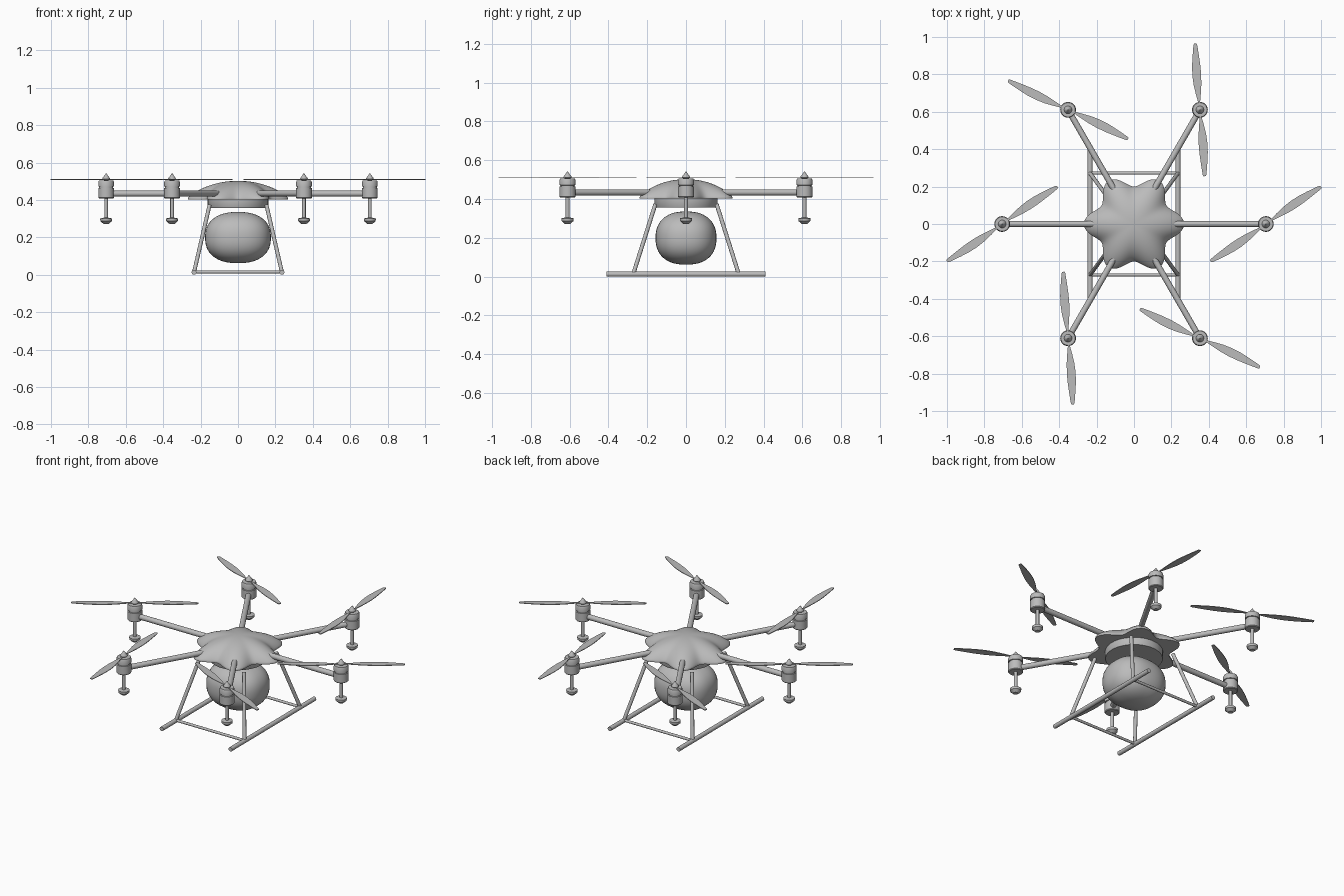
import bpy, bmesh
from math import sin, cos, pi, radians
from mathutils import Vector

cube = bpy.data.objects.get("Cube")
if cube:
    bpy.data.objects.remove(cube, do_unlink=True)

GREY = (0.5, 0.5, 0.5, 1)
grey = bpy.data.materials.new("plain_grey")
grey.use_nodes = True
grey.diffuse_color = GREY
grey.node_tree.nodes["Principled BSDF"].inputs["Base Color"].default_value = GREY


def finish(name, bm, loc=(0, 0, 0), turn=0):
    """Turn a bmesh into a smooth shaded object with crisp edges."""
    bmesh.ops.recalc_face_normals(bm, faces=bm.faces)
    mesh = bpy.data.meshes.new(name)
    bm.to_mesh(mesh)
    bm.free()
    mesh.shade_smooth()
    mesh.set_sharp_from_angle(angle=radians(35))
    mesh.materials.append(grey)
    obj = bpy.data.objects.new(name, mesh)
    obj.location = loc
    obj.rotation_euler.z = turn
    bpy.context.collection.objects.link(obj)
    return obj


def rings_to_bmesh(rings):
    """Skin a stack of equal closed rings and cap both ends."""
    bm = bmesh.new()
    loops = [[bm.verts.new(p) for p in ring] for ring in rings]
    n = len(loops[0])
    for a, b in zip(loops, loops[1:]):
        for i in range(n):
            j = (i + 1) % n
            bm.faces.new((a[i], a[j], b[j], b[i]))
    bm.faces.new(loops[0])
    bm.faces.new(loops[-1])
    return bm


def lathe(name, profile, loc=(0, 0, 0), n=32):
    rings = [[(r * cos(2 * pi * i / n), r * sin(2 * pi * i / n), z) for i in range(n)]
             for r, z in profile]
    return finish(name, rings_to_bmesh(rings), loc)


def tube(name, start, end, radius, n=20):
    start, end = Vector(start), Vector(end)
    axis = end - start
    bm = bmesh.new()
    bmesh.ops.create_cone(bm, cap_ends=True, segments=n, radius1=radius,
                          radius2=radius, depth=axis.length)
    obj = finish(name, bm, (start + end) / 2)
    obj.rotation_euler = axis.to_track_quat('Z', 'Y').to_euler()
    return obj


# Six-lobed body shell: flat underside, short rim, domed top
def lobed_ring(s, z, n=144):
    ring = []
    for i in range(n):
        a = 2 * pi * i / n
        r = s * (0.234 + 0.034 * s * cos(6 * a))
        ring.append((r * cos(a), r * sin(a), z))
    return ring


BASE = 0.402
rings = [lobed_ring(1, BASE)]
for k in range(21):
    s = max(cos(pi / 2 * k / 20), 0.01)
    rings.append(lobed_ring(s, BASE + 0.008 + 0.092 * (1 - s ** 2.2) ** 0.8))
finish("body_shell", rings_to_bmesh(rings))

# Mounting disc under the shell
lathe("mounting_disc", [(0.16, 0.357), (0.162, 0.36), (0.162, BASE)], n=48)

# Rounded tank
bm = bmesh.new()
bmesh.ops.create_uvsphere(bm, u_segments=48, v_segments=32, radius=1)
for v in bm.verts:
    p = 2.35
    size = sum(abs(c) ** p for c in v.co) ** (1 / p)
    v.co = v.co / size * Vector((0.176, 0.157, 0.137))
    v.co = (v.co.x, v.co.y, v.co.z)
for v in bm.verts:
    v.co.z += 0.199
finish("tank", bm)


# Two-bladed propeller outline, thin and tapered, extruded slightly
def propeller(name, loc, turn):
    stations = [(0, 0.008), (0.04, 0.010), (0.08, 0.025), (0.13, 0.040),
                (0.18, 0.047), (0.23, 0.045), (0.28, 0.036), (0.32, 0.027),
                (0.35, 0.019), (0.356, 0.012)]
    bm = bmesh.new()
    for side in (1, -1):
        pts = []
        for edge, seq in ((-1, stations), (1, stations[::-1])):
            for x, w in seq:
                bow = 0.004 * sin(pi * x / 0.356)
                pts.append((side * x, side * (bow + edge * w / 2), 0))
        face = bm.faces.new([bm.verts.new(p) for p in pts])
        out = bmesh.ops.extrude_face_region(bm, geom=[face])
        for v in out["geom"]:
            if isinstance(v, bmesh.types.BMVert):
                v.co.z += 0.004
    return finish(name, bm, loc, turn)


# Arms with motors, spinners, propellers and spray nozzles
REACH = 0.705
MOTOR = [(0.038, 0.408), (0.042, 0.412), (0.042, 0.464), (0.037, 0.465),
         (0.037, 0.471), (0.042, 0.472), (0.042, 0.495), (0.038, 0.505)]
SPINNER = [(0.012, 0.505), (0.021, 0.512), (0.019, 0.518), (0.009, 0.531), (0.001, 0.543)]
NOZZLE = [(0.014, 0.272), (0.031, 0.287), (0.032, 0.301), (0.013, 0.305)]
for k in range(6):
    a = k * pi / 3
    tag = f"_{k + 1}"
    hub = Vector((REACH * cos(a), REACH * sin(a), 0))
    up = Vector((0, 0, 0.434))
    tube("arm" + tag, hub * 0.2 + up, hub * 0.97 + up, 0.016)
    lathe("motor" + tag, MOTOR, hub)
    lathe("spinner" + tag, SPINNER, hub, 24)
    propeller("propeller" + tag, hub + Vector((0, 0, 0.508)), a + radians(34))
    lathe("nozzle_rod" + tag, [(0.01, 0.3), (0.01, 0.41)], hub, 16)
    lathe("nozzle" + tag, NOZZLE, hub, 24)

# Landing gear: skids, splayed legs and cross bars
FOOT_X, FOOT_Y, FOOT_Z = 0.235, 0.272, 0.013
for sx, side in ((1, "left"), (-1, "right")):
    tube(side + "_skid", (sx * FOOT_X, -0.41, FOOT_Z), (sx * FOOT_X, 0.41, FOOT_Z), 0.013)
    for sy, end in ((-1, "front"), (1, "back")):
        tube(f"{end}_{side}_leg", (sx * FOOT_X, sy * FOOT_Y, FOOT_Z),
             (sx * 0.152, sy * 0.158, 0.373), 0.0105)
for sy, end in ((-1, "front"), (1, "back")):
    tube(end + "_cross_bar", (-FOOT_X, sy * FOOT_Y, FOOT_Z + 0.002),
         (FOOT_X, sy * FOOT_Y, FOOT_Z + 0.002), 0.008)
